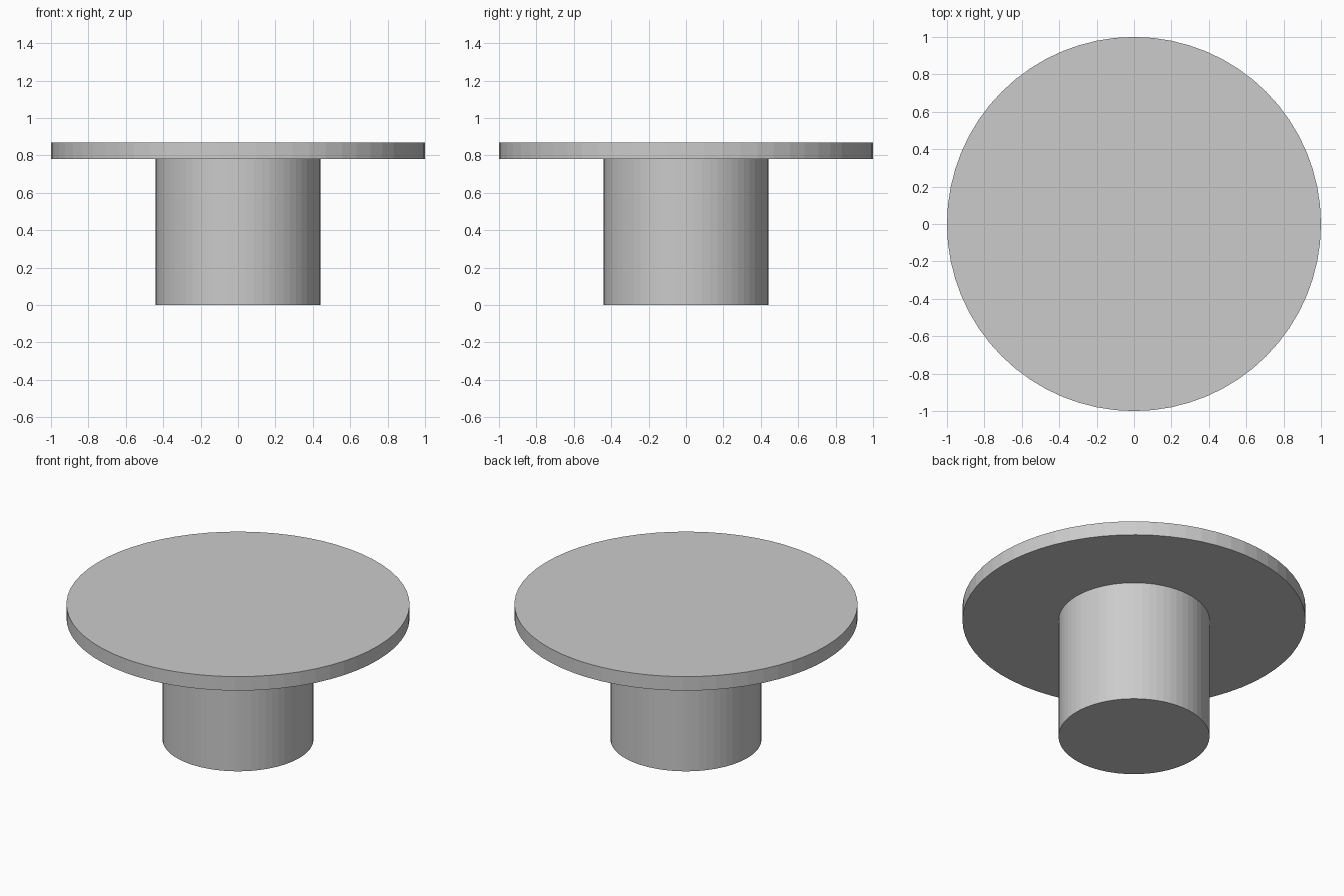
import bpy

# Remove the default cube
cube = bpy.data.objects.get("Cube")
if cube:
    bpy.data.objects.remove(cube, do_unlink=True)

# Plain grey finish
GREY = (0.6, 0.6, 0.6, 1.0)
grey = bpy.data.materials.new("light_grey")
grey.use_nodes = True
grey.diffuse_color = GREY
grey.node_tree.nodes["Principled BSDF"].inputs["Base Color"].default_value = GREY


def disc(name, radius, bottom, top):
    """Flat-faceted cylinder between two heights."""
    bpy.ops.mesh.primitive_cylinder_add(
        vertices=64, radius=radius, depth=top - bottom,
        location=(0, 0, (bottom + top) / 2))
    part = bpy.context.object
    part.name = name
    part.data.materials.append(grey)
    return part


# Wide round top on a drum pedestal
disc("pedestal", 0.44, 0.0, 0.78)
disc("table_top", 1.0, 0.78, 0.87)
